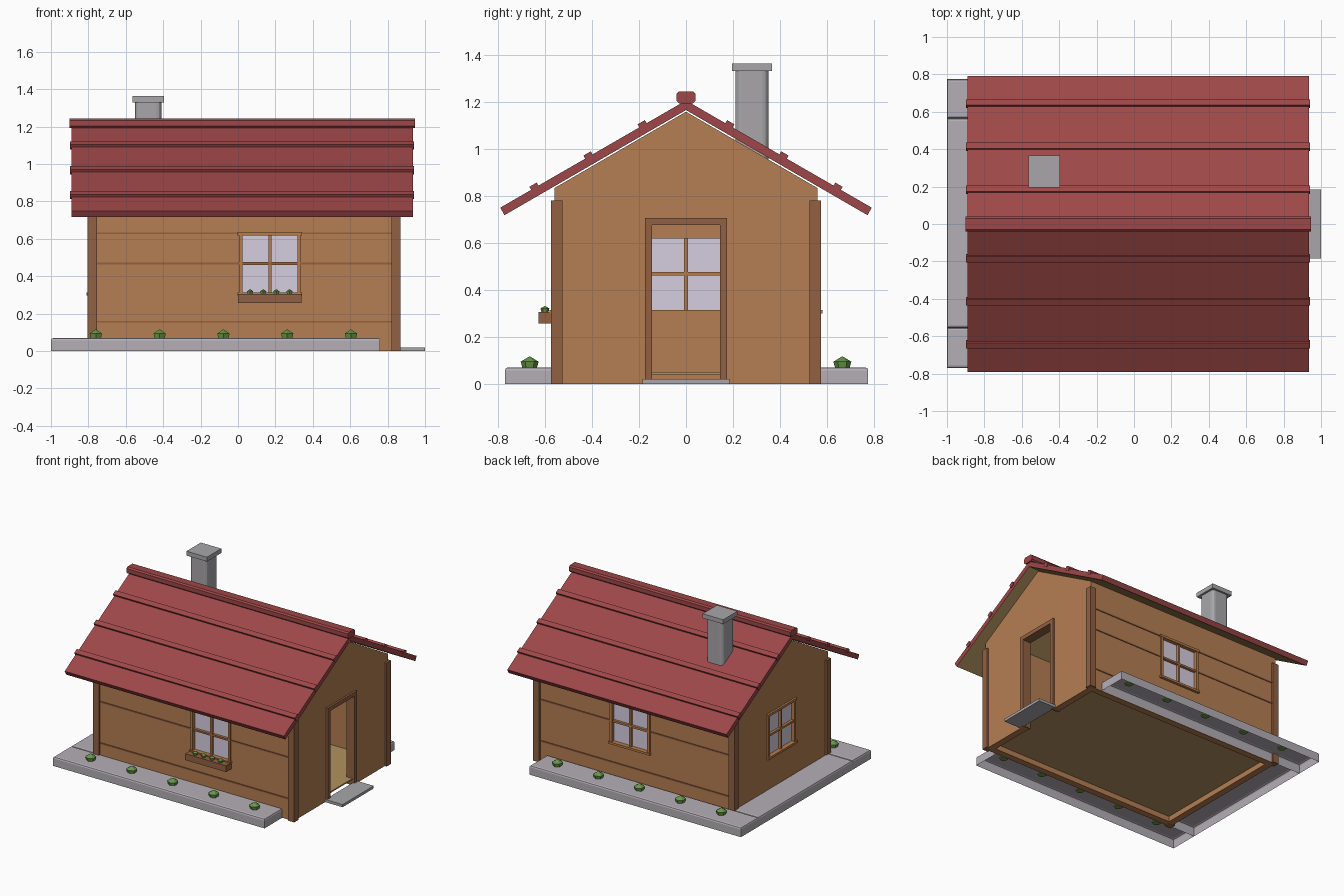
import bpy, bmesh, math
from mathutils import Matrix, Vector

if "Cube" in bpy.data.objects:
    bpy.data.objects.remove(bpy.data.objects["Cube"])


def mat(name, r, g, b):
    lin = lambda c: (c / 255 / 12.92) if c / 255 < 0.04045 else ((c / 255 + 0.055) / 1.055) ** 2.4
    m = bpy.data.materials.new(name)
    m.diffuse_color = (lin(r), lin(g), lin(b), 1)
    m.use_nodes = True
    m.node_tree.nodes["Principled BSDF"].inputs["Base Color"].default_value = m.diffuse_color
    return m


WALL = mat("wall wood", 181, 126, 82)
TRIM = mat("dark trim wood", 146, 97, 66)
FRAME = mat("window frame wood", 184, 124, 74)
ROOF = mat("roof red", 158, 71, 72)
TAN = mat("light tan boards", 178, 145, 95)
PATH = mat("path stone", 180, 175, 182)
STONE = mat("chimney stone", 168, 166, 170)
GLASS = mat("lavender glass", 214, 206, 224)
LEAF = mat("leaf green", 104, 150, 72)


def finish(name, bm, *mats):
    bmesh.ops.recalc_face_normals(bm, faces=bm.faces)
    me = bpy.data.meshes.new(name)
    bm.to_mesh(me)
    bm.free()
    for m in mats:
        me.materials.append(m)
    ob = bpy.data.objects.new(name, me)
    bpy.context.collection.objects.link(ob)
    return ob


def add_box(bm, x0, x1, y0, y1, z0, z1):
    size = Matrix.Diagonal((x1 - x0, y1 - y0, z1 - z0, 1))
    mid = Matrix.Translation(((x0 + x1) / 2, (y0 + y1) / 2, (z0 + z1) / 2))
    bmesh.ops.create_cube(bm, size=1, matrix=mid @ size)


def boxes(name, dims, m, place=Matrix()):
    bm = bmesh.new()
    for d in dims:
        add_box(bm, *d)
    bm.transform(place)
    return finish(name, bm, m)


def prism(name, pts, x0, x1, *mats):
    # closed (y, z) profile extruded along x
    bm = bmesh.new()
    a = [bm.verts.new((x0, y, z)) for y, z in pts]
    b = [bm.verts.new((x1, y, z)) for y, z in pts]
    bm.faces.new(a)
    bm.faces.new(b[::-1])
    n = len(pts)
    for i in range(n):
        bm.faces.new((a[i], b[i], b[(i + 1) % n], a[(i + 1) % n]))
    return finish(name, bm, *mats)


# house shell: gabled prism hollowed out, with door and window openings
walls = prism("walls", [(-0.56, 0), (0.56, 0), (0.56, 0.832), (0, 1.157), (-0.56, 0.832)],
              -0.79, 0.855, WALL)
openings = [
    (-0.74, 0.805, -0.51, 0.51, -0.1, 2),      # interior
    (0.7, 1, -0.16, 0.16, -0.1, 0.69),         # door
    (0.02, 0.32, -0.7, -0.4, 0.31, 0.62),      # front window
    (-0.08, 0.22, 0.4, 0.7, 0.31, 0.62),       # back window
    (-0.9, -0.6, -0.15, 0.15, 0.31, 0.62),     # left window
]
for d in openings:
    cutter = boxes("opening_cutter", [d], WALL)
    cutter.hide_render = True
    mod = walls.modifiers.new("cut", 'BOOLEAN')
    mod.operation, mod.solver, mod.object = 'DIFFERENCE', 'EXACT', cutter
    bpy.context.view_layer.objects.active = walls
    bpy.ops.object.modifier_apply(modifier=mod.name)
    bpy.data.objects.remove(cutter)

boxes("floor", [(-0.75, 0.85, -0.52, 0.52, 0.04, 0.05)], TAN).data

# corner posts and plank lines
boxes("corner_posts", [(x, x + 0.05, y, y + 0.05, 0, 0.78)
                       for x in (-0.805, 0.82) for y in (-0.575, 0.525)], TRIM)
boxes("plank_lines", [(-0.76, 0.825, y - 0.005, y + 0.005, z - 0.005, z + 0.005)
                      for y in (-0.56, 0.56) for z in (0.157, 0.468, 0.63)], TRIM)

# door frame and step
boxes("door_frame", [(0.80, 0.87, -0.175, -0.145, 0, 0.675),
                     (0.80, 0.87, 0.145, 0.175, 0, 0.675),
                     (0.80, 0.87, -0.175, 0.175, 0.675, 0.705)], TRIM)
boxes("door_step", [(0.855, 1.0, -0.185, 0.185, 0, 0.02)], STONE)

# windows, modelled facing -y with the outer wall surface at y = 0
for side, pos, deg in (("front", (0.17, -0.56, 0), 0), ("back", (0.07, 0.56, 0), 180),
                       ("left", (-0.79, 0, 0), -90)):
    place = Matrix.Translation(pos) @ Matrix.Rotation(math.radians(deg), 4, 'Z')
    boxes(side + "_window_frame", [
        (-0.165, -0.147, -0.012, 0.05, 0.31, 0.625),
        (0.147, 0.165, -0.012, 0.05, 0.31, 0.625),
        (-0.172, 0.172, -0.015, 0.05, 0.618, 0.636),
        (-0.172, 0.172, -0.02, 0.05, 0.298, 0.314),
        (-0.008, 0.008, -0.005, 0.04, 0.31, 0.62),
        (-0.15, 0.15, -0.005, 0.04, 0.46, 0.475)], FRAME, place)
    boxes(side + "_window_glass", [(-0.15, 0.15, 0.014, 0.022, 0.31, 0.62)], GLASS, place)

# roof: chevron slab with a tan underside
roof = prism("roof", [(0, 1.205), (0.79, 0.749), (0.772, 0.717), (0, 1.164),
                      (-0.772, 0.717), (-0.79, 0.749)], -0.89, 0.935, ROOF, TAN)
for p in roof.data.polygons:
    p.material_index = 1 if p.normal.z < -0.7 else 0

# roof battens and ridge cap
slope = math.atan2(0.456, 0.79)
for s in (-1, 1):
    for i, y in enumerate((0.183, 0.413, 0.643)):
        place = Matrix.Translation((0, s * y, 1.205 - y * math.tan(slope))) \
            @ Matrix.Rotation(-s * slope, 4, 'X')
        boxes("roof_batten", [(-0.897, 0.94, -0.018, 0.018, -0.015, 0.015)], ROOF, place)
prism("ridge_cap", [(-0.03, 1.193), (0.03, 1.193), (0.04, 1.203), (0.04, 1.233), (0.03, 1.243),
                    (-0.03, 1.243), (-0.04, 1.233), (-0.04, 1.203)], -0.9, 0.945, ROOF)

# chimney with rounded vertical edges, and its cap
bm = bmesh.new()
add_box(bm, -0.55, -0.41, 0.21, 0.35, 0.94, 1.34)
upright = [e for e in bm.edges if abs(e.verts[0].co.z - e.verts[1].co.z) > 0.1]
bmesh.ops.bevel(bm, geom=upright, offset=0.025, segments=3, profile=0.5, affect='EDGES')
finish("chimney", bm, STONE)
boxes("chimney_cap", [(-0.565, -0.395, 0.195, 0.365, 1.33, 1.363)], STONE)

# stone paths: open underneath, chamfered on top
for name, d in (("front_path", (-1, 0.76, -0.77, -0.555, 0, 0.07)),
                ("back_path", (-1, 0.76, 0.565, 0.775, 0, 0.07)),
                ("left_path", (-1, -0.79, -0.555, 0.565, 0, 0.07))):
    bm = bmesh.new()
    add_box(bm, *d)
    top = [e for e in bm.edges if all(v.co.z > 0.06 for v in e.verts)]
    bmesh.ops.bevel(bm, geom=top, offset=0.013, segments=2, profile=0.5, affect='EDGES')
    bm.normal_update()
    bmesh.ops.delete(bm, geom=[f for f in bm.faces if f.normal.z < -0.9], context='FACES')
    finish(name, bm, PATH)


def plant(name, x, y, z, s):
    # six-sided bush: flared body with a pointed top
    bm = bmesh.new()
    bmesh.ops.create_cone(bm, cap_ends=True, segments=6, radius1=0.03, radius2=0.038, depth=0.03,
                          matrix=Matrix.Translation((0, 0, 0.009)))
    top = [f for f in bm.faces if all(v.co.z > 0.02 for v in f.verts)]
    tip = bmesh.ops.poke(bm, faces=top)["verts"][0]
    tip.co.z = 0.047
    bm.transform(Matrix.Translation((x, y, z)) @ Matrix.Scale(s, 4))
    finish(name, bm, LEAF)


# bushes along both paths
for y in (-0.665, 0.665):
    for i in range(5):
        plant("path_bush", -0.76 + 0.341 * i, y, 0.07, 1)

# flower box under the front window
boxes("flower_box", [(0.0, 0.34, -0.628, -0.565, 0.257, 0.305)], TRIM)
for i in range(4):
    plant("box_plant", 0.065 + 0.07 * i, -0.6, 0.308, 0.5)
